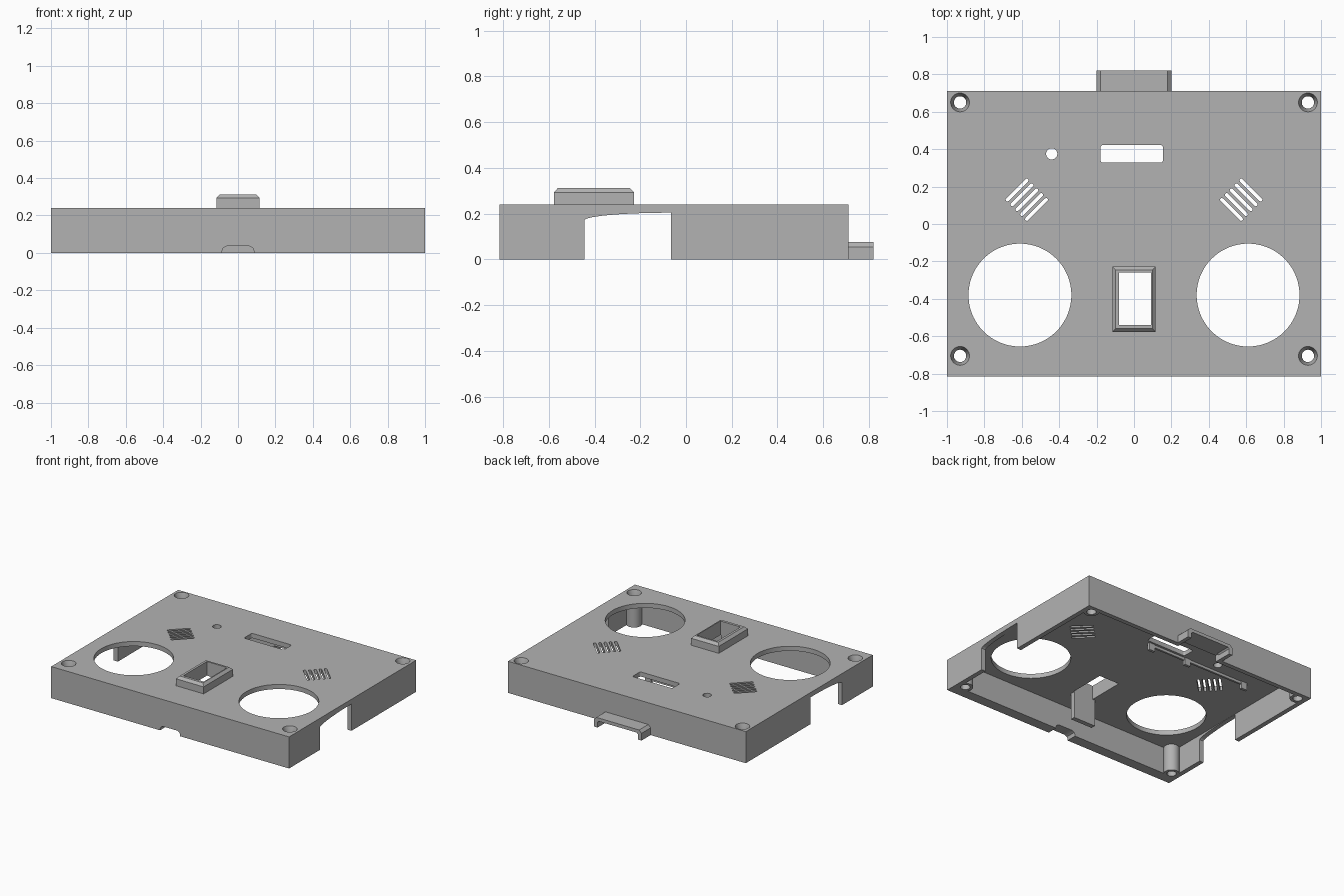
import bpy, bmesh, math
from mathutils import Matrix, Vector

cube = bpy.data.objects.get("Cube")
if cube:
    bpy.data.objects.remove(cube, do_unlink=True)

grey = bpy.data.materials.new("grey plastic")
grey.use_nodes = True
grey.diffuse_color = (0.45, 0.45, 0.45, 1)
grey.node_tree.nodes["Principled BSDF"].inputs["Base Color"].default_value = (0.45, 0.45, 0.45, 1)

TOP, UNDER = 0.24, 0.205
FRONT, BACK = -0.815, 0.71


def finish(name, bm):
    bmesh.ops.recalc_face_normals(bm, faces=bm.faces)
    mesh = bpy.data.meshes.new(name)
    bm.to_mesh(mesh)
    bm.free()
    mesh.materials.append(grey)
    obj = bpy.data.objects.new(name, mesh)
    bpy.context.collection.objects.link(obj)
    return obj


def box(name, x, y, z):
    """Box given by its (low, high) range on each axis."""
    bm = bmesh.new()
    size = [r[1] - r[0] for r in (x, y, z)]
    mid = [(r[1] + r[0]) / 2 for r in (x, y, z)]
    bmesh.ops.create_cube(bm, size=1, matrix=Matrix.Translation(mid) @ Matrix.Diagonal((*size, 1)))
    return finish(name, bm)


def cone(name, x, y, z, r_low, r_high, sides=32):
    bm = bmesh.new()
    bmesh.ops.create_cone(bm, cap_ends=True, segments=sides, radius1=r_low, radius2=r_high,
                          depth=z[1] - z[0], matrix=Matrix.Translation((x, y, sum(z) / 2)))
    return finish(name, bm)


def prism(name, points, vector):
    """Extrude a closed outline along a vector."""
    bm = bmesh.new()
    face = bm.faces.new([bm.verts.new(p) for p in points])
    ext = bmesh.ops.extrude_face_region(bm, geom=[face])
    bmesh.ops.translate(bm, vec=vector,
                        verts=[g for g in ext["geom"] if isinstance(g, bmesh.types.BMVert)])
    return finish(name, bm)


def rounded_slot(name, x, y, length, width, radius, angle=0):
    """Upright cutter with a rounded rectangular outline."""
    turn = Matrix.Rotation(angle, 3, "Z")
    pts = []
    for i, (sx, sy) in enumerate(((1, 1), (-1, 1), (-1, -1), (1, -1))):
        for k in range(5):
            a = math.pi / 2 * (i + k / 4)
            p = Vector((sx * (length / 2 - radius) + radius * math.cos(a),
                        sy * (width / 2 - radius) + radius * math.sin(a), 0.1))
            pts.append(turn @ p + Vector((x, y, 0)))
    return prism(name, pts, (0, 0, 0.3))


def combine(target, others, operation):
    for other in others:
        mod = target.modifiers.new("bool", "BOOLEAN")
        mod.operation, mod.solver, mod.object = operation, "EXACT", other
    deps = bpy.context.evaluated_depsgraph_get()
    deps.update()
    mesh = bpy.data.meshes.new_from_object(target.evaluated_get(deps))
    target.modifiers.clear()
    target.data = mesh
    for other in others:
        bpy.data.objects.remove(other, do_unlink=True)


# Hollow shell, open below, with a thicker front wall
shell = box("shell", (-1, 1), (FRONT, BACK), (0, TOP))
cavity = box("cavity", (-0.965, 0.965), (FRONT + 0.08, BACK - 0.035), (-0.1, UNDER))
combine(shell, [cavity], "DIFFERENCE")

# Screw bosses in the corners
screws = [(sx * 0.93, y) for sx in (-1, 1) for y in (-0.705, 0.65)]
combine(shell, [cone("boss", x, y, (0, 0.22), 0.055, 0.055) for x, y in screws], "UNION")

# Screw holes with countersinks
cutters = []
for x, y in screws:
    cutters.append(cone("screw_hole", x, y, (-0.1, 0.3), 0.033, 0.033))
    cutters.append(cone("countersink", x, y, (0.18, 0.242), 0.0325, 0.051))

# Large round openings and mirrored diagonal vents
for s in (-1, 1):
    cutters.append(cone("round_opening", s * 0.61, -0.38, (0.1, 0.3), 0.275, 0.275, 96))
    for i in range(5):
        t = (i - 2) * 0.026
        cutters.append(rounded_slot("vent", s * (0.573 - t), 0.13 - t, 0.165, 0.019, 0.009,
                                    -s * math.pi / 4))

# Display window and indicator hole
cutters.append(rounded_slot("window", -0.012, 0.375, 0.335, 0.095, 0.015))
cutters.append(cone("indicator_hole", -0.44, 0.375, (0.1, 0.3), 0.03, 0.03))

# Side openings with a gently curved top
arc = [(-1.1, -0.065 - 0.38 * math.sin(a), 0.17 + 0.034 * math.cos(a))
       for a in (math.pi / 2 * k / 10 for k in range(11))]
cutters.append(prism("side_opening", [(-1.1, -0.445, -0.1), (-1.1, -0.065, -0.1)] + arc, (2.2, 0, 0)))

# Notch under the front wall and channel through the back wall
notch = [(-0.085, -0.1), (-0.085, 0.01), (-0.078, 0.027), (-0.06, 0.036)]
notch += [(-x, z) for x, z in reversed(notch)]
cutters.append(prism("notch", [(x, FRONT - 0.1, z) for x, z in notch], (0, 0.25, 0)))
cutters.append(box("channel", (-0.17, 0.17), (BACK - 0.1, BACK + 0.1), (-0.1, 0.05)))
hatch = lambda: box("hatch", (-0.08, 0.09), (-0.54, -0.26), (0.1, 0.4))
cutters.append(hatch())
combine(shell, cutters, "DIFFERENCE")

# Raised chamfered collar around the rectangular opening
bm = bmesh.new()
rings = []
for z, inset in ((TOP - 0.005, 0), (0.293, 0), (0.312, 0.018)):
    x, y0, y1 = 0.116 - inset, -0.578 + inset, -0.228 - inset
    rings.append([bm.verts.new(p) for p in ((-x, y0, z), (x, y0, z), (x, y1, z), (-x, y1, z))])
for low, high in zip(rings, rings[1:]):
    for i in range(4):
        bm.faces.new((low[i], low[i - 1], high[i - 1], high[i]))
bm.faces.new(rings[0])
bm.faces.new(rings[-1])
collar = finish("collar", bm)
combine(collar, [hatch()], "DIFFERENCE")

# Support plate hanging below the collar
box("support_plate", (-0.1, 0.085), (-0.575, -0.54), (0, UNDER + 0.005))

# Bridge-shaped tab on the back wall
outline = [(-0.2, 0), (-0.2, 0.055), (-0.18, 0.075), (0.18, 0.075), (0.2, 0.055), (0.2, 0),
           (0.17, 0), (0.17, 0.04), (0.16, 0.05), (-0.16, 0.05), (-0.17, 0.04), (-0.17, 0)]
prism("back_tab", [(x, BACK - 0.002, z) for x, z in outline], (0, 0.112, 0))

# Inner rail and its clips
box("inner_rail", (-0.74, 0.11), (0.295, 0.31), (0.185, UNDER + 0.005))
for name, x in (("left", 0.1), ("middle", -0.22), ("right", -0.73)):
    box(name + "_clip", (x - 0.025, x + 0.025), (0.295, 0.315), (0.15, UNDER + 0.005))

# Smooth the round walls, keep the edges crisp
bpy.ops.object.select_all(action="DESELECT")
shell.select_set(True)
bpy.context.view_layer.objects.active = shell
bpy.ops.object.shade_smooth_by_angle(angle=math.radians(30))
